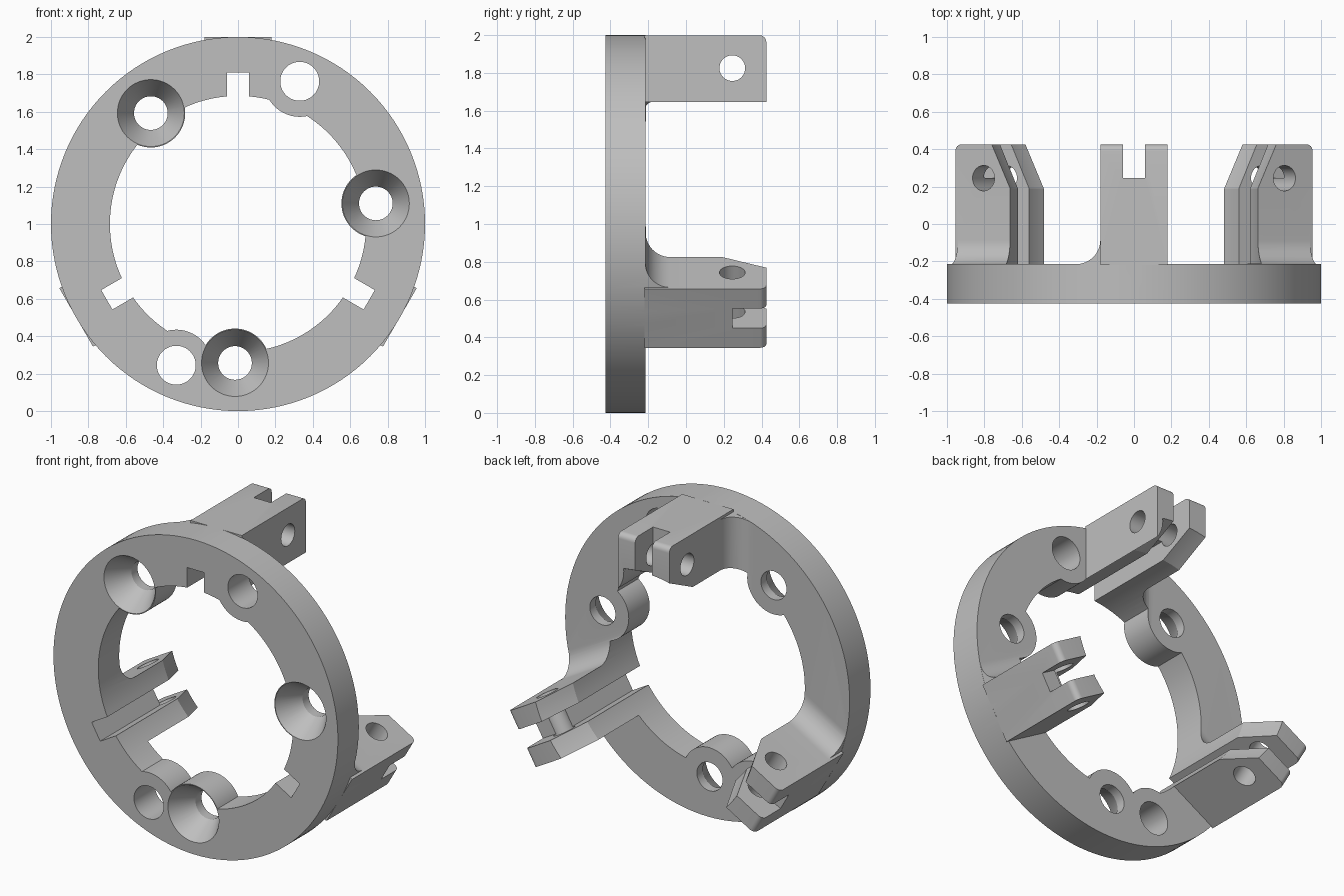
import bpy, bmesh, math
from mathutils import Matrix, Vector

cube = bpy.data.objects.get("Cube")
if cube:
    bpy.data.objects.remove(cube, do_unlink=True)

CENTRE = Matrix.Translation((0, 0, 1))
FRONT, BACK, END = -0.425, -0.215, 0.425
HALF_W = 0.18


def finish(name, bm, matrix):
    bmesh.ops.recalc_face_normals(bm, faces=bm.faces)
    bm.transform(matrix)
    mesh = bpy.data.meshes.new(name)
    bm.to_mesh(mesh)
    bm.free()
    obj = bpy.data.objects.new(name, mesh)
    bpy.context.scene.collection.objects.link(obj)
    return obj


def prism(name, points, direction, matrix):
    """Extrude a closed outline along a direction."""
    bm = bmesh.new()
    face = bm.faces.new([bm.verts.new(p) for p in points])
    new = bmesh.ops.extrude_face_region(bm, geom=[face])["geom"]
    moved = [v for v in new if isinstance(v, bmesh.types.BMVert)]
    bmesh.ops.translate(bm, verts=moved, vec=Vector(direction))
    return finish(name, bm, matrix)


def lathe(name, profile, matrix, steps=64):
    """Turn a (radius, y) profile about the y axis, with flat end caps."""
    bm = bmesh.new()
    rings = []
    for r, y in profile:
        angles = [2 * math.pi * i / steps for i in range(steps)]
        rings.append([bm.verts.new((r * math.cos(a), y, r * math.sin(a))) for a in angles])
    for a, b in zip(rings, rings[1:]):
        for i in range(steps):
            j = (i + 1) % steps
            bm.faces.new((a[i], a[j], b[j], b[i]))
    bm.faces.new(rings[0])
    bm.faces.new(rings[-1])
    return finish(name, bm, matrix)


def combine(target, tool, operation):
    mod = target.modifiers.new("cut", "BOOLEAN")
    mod.operation, mod.object, mod.solver = operation, tool, "EXACT"
    bpy.context.view_layer.objects.active = target
    bpy.ops.object.modifier_apply(modifier=mod.name)
    bpy.data.objects.remove(tool, do_unlink=True)


def arc(cx, cy, r, start, end, steps):
    angles = [math.radians(start + (end - start) * i / steps) for i in range(steps + 1)]
    return [(cx + r * math.cos(a), cy + r * math.sin(a)) for a in angles]


def at(x, z):
    return Matrix.Translation((x, 0, z))


# Solid disc that becomes the ring
ring = lathe("mounting_ring", [(1, FRONT), (1, BACK)], CENTRE, 128)

# Three lugs, each with one filleted side
lugs = [(0, -1), (120, -1), (240, 1)]
for angle, side in lugs:
    frame = CENTRE @ Matrix.Rotation(math.radians(angle), 4, "Y")
    outline = [(BACK - 0.004, 0.5), (END, 0.5)]
    outline += arc(END - 0.035, 0.964, 0.035, 0, 90, 6)
    outline += [(BACK - 0.004, 0.999)]
    lug = prism("lug", [(-HALF_W, y, r) for y, r in outline], (2 * HALF_W, 0, 0), frame)

    size = 0.13
    curve = arc(HALF_W + size, BACK + size, size, 270, 180, 12)
    outline = [(0.16, -0.3), (HALF_W + size, -0.3)] + curve + [(0.16, BACK + size)]
    fillet = prism("fillet", [(side * t, y, 0.5) for t, y in outline], (0, 0, 0.6), frame)
    limit = lathe("limit", [(0.999, -0.6), (0.999, 0.6)], CENTRE, 128)
    combine(fillet, limit, "INTERSECT")
    combine(ring, lug, "UNION")
    combine(ring, fillet, "UNION")

# Bore with a flared back, leaving round bosses around the screw holes
countersunk = [(-0.466, 1.593), (0.737, 1.11), (-0.016, 0.257)]
plain = [(0.33, 1.763), (-0.33, 0.245)]
bore = lathe("bore", [(0.685, -0.6), (0.685, 0.19), (0.83, 0.5)], CENTRE, 128)
for spots, radius in ((countersunk, 0.184), (plain, 0.19)):
    for x, z in spots:
        boss = lathe("boss", [(radius, -0.8), (radius, 0.8)], at(x, z))
        combine(bore, boss, "DIFFERENCE")
combine(ring, bore, "DIFFERENCE")

# Screw holes
for x, z in countersunk:
    steps = [(0.179, -0.6), (0.179, FRONT), (0.09, -0.275), (0.09, -0.1)]
    combine(ring, lathe("countersink", steps, at(x, z)), "DIFFERENCE")
for x, z in plain:
    combine(ring, lathe("hole", [(0.104, -0.6), (0.104, -0.1)], at(x, z)), "DIFFERENCE")

# Slot and cross pin hole in each lug
for angle, side in lugs:
    frame = CENTRE @ Matrix.Rotation(math.radians(angle), 4, "Y")
    outline = [(-0.6, 0.4), (0.6, 0.4), (0.6, 1.2), (0.245, 1.2), (0.245, 0.81), (-0.6, 0.81)]
    slot = prism("slot", [(-0.06, y, r) for y, r in outline], (0.12, 0, 0), frame)
    combine(ring, slot, "DIFFERENCE")
    across = frame @ Matrix.Translation((0, 0.245, 0.825)) @ Matrix.Rotation(math.pi / 2, 4, "Z")
    pin = lathe("pin_hole", [(0.068, -0.25), (0.068, 0.25)], across, 48)
    combine(ring, pin, "DIFFERENCE")

# Plain grey finish
grey = bpy.data.materials.new("grey")
grey.use_nodes = True
colour = (0.52, 0.52, 0.52, 1)
grey.diffuse_color = colour
grey.node_tree.nodes["Principled BSDF"].inputs["Base Color"].default_value = colour
ring.data.materials.clear()
ring.data.materials.append(grey)
for face in ring.data.polygons:
    face.material_index = 0

bpy.ops.object.select_all(action="DESELECT")
ring.select_set(True)
bpy.context.view_layer.objects.active = ring
bpy.ops.object.shade_smooth_by_angle(angle=math.radians(25))
